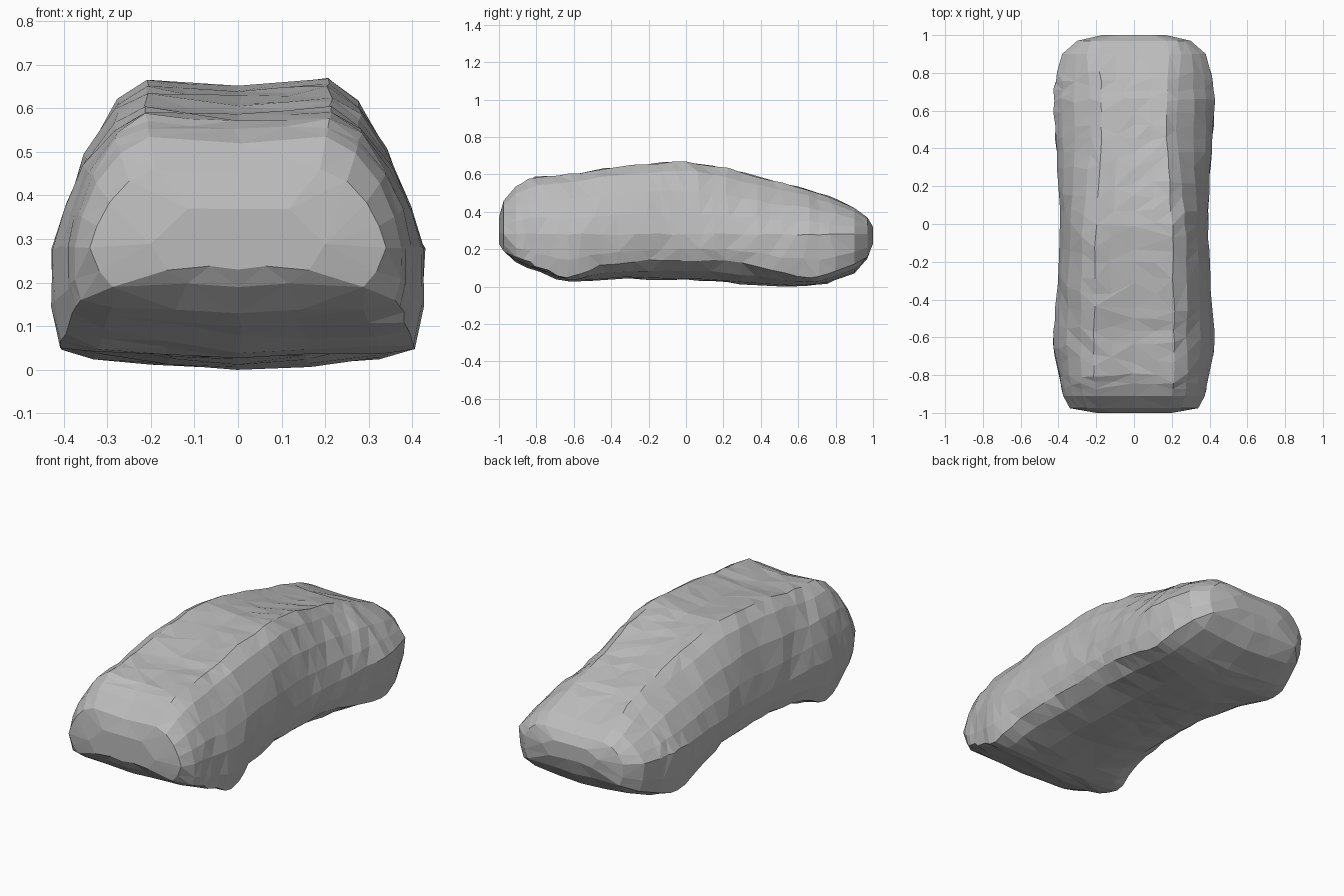
import bpy, bmesh, random
from mathutils import Vector

random.seed(4)
cube = bpy.data.objects.get("Cube")
if cube:
    bpy.data.objects.remove(cube, do_unlink=True)

grey = bpy.data.materials.new("plain grey")
grey.use_nodes = True
grey.diffuse_color = (0.5, 0.5, 0.5, 1)
grey.node_tree.nodes["Principled BSDF"].inputs["Base Color"].default_value = (0.5, 0.5, 0.5, 1)

WAIST_Z = 0.28
# Stations: y, top, shoulder width, waist width, chine width, chine z, belly z
STATIONS = [
    (-1.00, .37, .14, .20, .16, .23, .23),
    (-.975, .46, .25, .34, .29, .19, .19),
    (-.91, .535, .27, .375, .36, .16, .13),
    (-.80, .585, .28, .395, .385, .11, .08),
    (-.63, .60, .28, .425, .41, .05, .03),
    (-.45, .63, .28, .415, .39, .11, .035),
    (-.20, .655, .28, .40, .37, .14, .04),
    (.00, .665, .27, .39, .37, .14, .035),
    (.22, .63, .25, .40, .38, .14, .02),
    (.45, .57, .23, .415, .40, .09, .005),
    (.66, .52, .23, .425, .405, .05, .005),
    (.80, .465, .24, .41, .39, .08, .03),
    (.90, .42, .25, .38, .35, .12, .07),
    (.97, .37, .23, .30, .28, .16, .15),
    (1.00, .32, .12, .17, .12, .23, .23),
]


def half_section(top, shoulder, waist, chine, chine_z, belly):
    """Points from roof centre down one side to belly centre."""
    depth = min(1, (top - WAIST_Z) / .3)
    s = Vector((shoulder, top - .045 * depth))
    w = Vector((waist, WAIST_Z))
    bulge = Vector((.022, .008)) * depth
    c = Vector((chine, chine_z))
    return [
        Vector((0, top - .018 * depth)),
        Vector((shoulder * .4, top - .01 * depth)),
        Vector((shoulder * .75, top)),
        s, s.lerp(w, .35) + bulge, s.lerp(w, .7) + bulge * .8, w,
        w.lerp(c, .6) + Vector((.008, 0)), c,
        Vector((chine * .8, chine_z * .45 + belly * .55)),
        Vector((chine * .4, belly + .008)),
        Vector((0, belly)),
    ]


def blend(a, b, c, d, t):
    """Smooth interpolation between b and c."""
    return b + .5 * t * (c - a + t * (2 * a - 5 * b + 4 * c - d + t * (3 * (b - c) + d - a)))


# Interpolate extra stations through the long middle of the body
rows = []
for i in range(len(STATIONS) - 1):
    b, c = STATIONS[i], STATIONS[i + 1]
    middle = 2 <= i <= 10
    steps = 3 if middle else 1
    for k in range(steps):
        t = k / steps
        if middle:
            a, d = STATIONS[i - 1], STATIONS[i + 2]
            rows.append([blend(*q, t) if n else q[1] + (q[2] - q[1]) * t
                         for n, q in enumerate(zip(a, b, c, d))])
        else:
            rows.append(list(b))
rows.append(list(STATIONS[-1]))

# Body shell lofted through the mirrored sections
bm = bmesh.new()
rings = []
for y, *shape in rows:
    half = half_section(*shape)
    outline = half + [Vector((-p.x, p.y)) for p in reversed(half[1:-1])]
    wobble = .005 if abs(y) < .85 else 0
    ring = []
    for p in outline:
        jit = [random.uniform(-wobble, wobble) for _ in range(3)]
        ring.append(bm.verts.new((p.x + jit[0], y + 2 * jit[1], max(0, p.y + jit[2]))))
    rings.append(ring)
for r, q in zip(rings, rings[1:]):
    for j in range(len(r)):
        k = (j + 1) % len(r)
        bm.faces.new((r[j], r[k], q[k], q[j]))
bm.faces.new(rings[0])
bm.faces.new(rings[-1])
bmesh.ops.triangulate(bm, faces=bm.faces[:])
bmesh.ops.recalc_face_normals(bm, faces=bm.faces[:])
mesh = bpy.data.meshes.new("body_shell")
bm.to_mesh(mesh)
bm.free()
mesh.materials.append(grey)
body = bpy.data.objects.new("body_shell", mesh)
bpy.context.collection.objects.link(body)

# Irregular flat facets
facets = body.modifiers.new("facets", 'DECIMATE')
facets.ratio = .75
